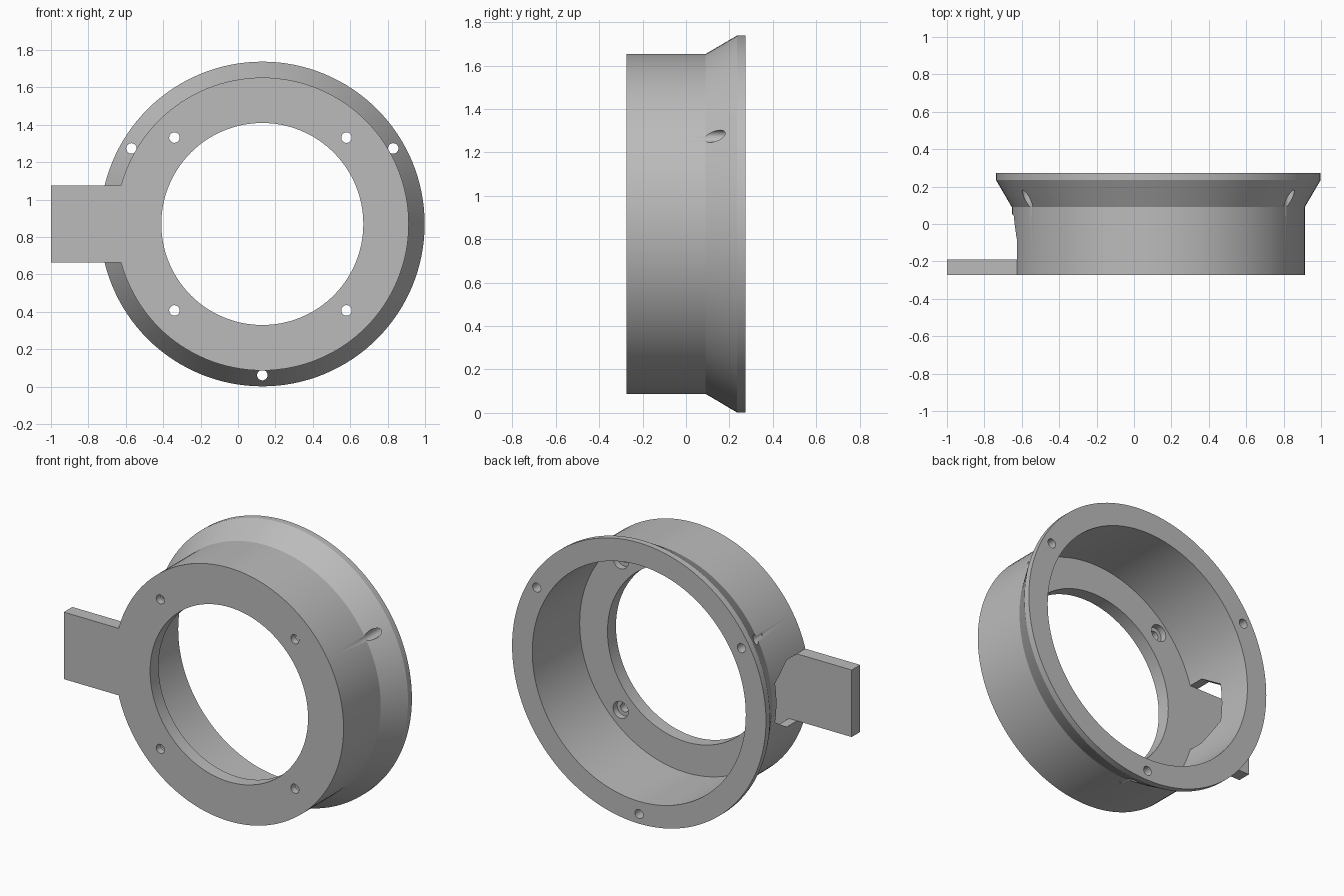
import bpy, bmesh, math
from mathutils import Matrix, Vector

if "Cube" in bpy.data.objects:
    bpy.data.objects.remove(bpy.data.objects["Cube"])

CX, CZ = 0.13, 0.87           # ring axis, running along y
FRONT, BACK, FLOOR = -0.273, 0.273, -0.19

grey = bpy.data.materials.new("plain grey")
grey.use_nodes = True
grey.diffuse_color = (0.5, 0.5, 0.5, 1)
grey.node_tree.nodes["Principled BSDF"].inputs["Base Color"].default_value = (0.5, 0.5, 0.5, 1)


def make_object(name, bm):
    bmesh.ops.recalc_face_normals(bm, faces=bm.faces)
    mesh = bpy.data.meshes.new(name)
    bm.to_mesh(mesh)
    bm.free()
    mesh.materials.append(grey)
    obj = bpy.data.objects.new(name, mesh)
    bpy.context.collection.objects.link(obj)
    return obj


def lathe(name, profile, steps=128):
    """Turn a closed (radius, y) outline around the ring axis."""
    bm = bmesh.new()
    rings = []
    for i in range(steps):
        a = math.tau * i / steps
        rings.append([bm.verts.new((CX + r * math.cos(a), y, CZ + r * math.sin(a)))
                      for r, y in profile])
    n = len(profile)
    for i in range(steps):
        a, b = rings[i], rings[(i + 1) % steps]
        for j in range(n):
            k = (j + 1) % n
            bm.faces.new((a[j], a[k], b[k], b[j]))
    return make_object(name, bm)


def rod(name, x, z, radius, y0, y1):
    bm = bmesh.new()
    place = Matrix.Translation((x, (y0 + y1) / 2, z)) @ Matrix.Rotation(math.pi / 2, 4, "X")
    bmesh.ops.create_cone(bm, cap_ends=True, segments=32, radius1=radius,
                          radius2=radius, depth=y1 - y0, matrix=place)
    return make_object(name, bm)


def prism(name, outline, x0, x1):
    """Extrude a (y, z) outline along x."""
    bm = bmesh.new()
    face = bm.faces.new([bm.verts.new((x0, y, z)) for y, z in outline])
    side = bmesh.ops.extrude_face_region(bm, geom=[face])["geom"]
    bmesh.ops.translate(bm, vec=Vector((x1 - x0, 0, 0)),
                        verts=[v for v in side if isinstance(v, bmesh.types.BMVert)])
    return make_object(name, bm)


def combine(target, other, operation):
    mod = target.modifiers.new(operation.lower(), "BOOLEAN")
    mod.operation, mod.object, mod.solver = operation, other, "EXACT"
    bpy.context.view_layer.objects.active = target
    bpy.ops.object.modifier_apply(modifier=mod.name)
    bpy.data.objects.remove(other)


# Ring body: front floor, cylindrical wall and flared rear flange
body = lathe("ring_housing", [
    (0.54, FRONT), (0.783, FRONT), (0.783, 0.09), (0.868, 0.235),
    (0.868, BACK), (0.73, BACK), (0.73, FLOOR), (0.54, FLOOR)])

# Side window with narrowed rear corners, above the tab
half = 0.207
window = prism("window_cutter", [
    (FLOOR, CZ - half), (-0.09, CZ - half), (0.05, CZ - 0.12),
    (0.05, CZ + 0.12), (-0.09, CZ + half), (FLOOR, CZ + half)], -0.9, -0.5)
combine(body, window, "DIFFERENCE")

# Mounting tab joined to the floor
tab = prism("mounting_tab", [
    (FRONT, CZ - half), (FLOOR, CZ - half), (FLOOR, CZ + half), (FRONT, CZ + half)], -1.0, -0.5)
combine(body, tab, "UNION")

# Floor screw holes with counterbores on the inside
for sx in (-1, 1):
    for sz in (-1, 1):
        x, z = CX - 0.01 + sx * 0.46, CZ + sz * 0.462
        combine(body, rod("screw_cutter", x, z, 0.028, -0.4, 0), "DIFFERENCE")
        combine(body, rod("counterbore_cutter", x, z, 0.052, -0.23, 0), "DIFFERENCE")

# Three holes through the flange
for degrees in (30, 150, 270):
    a = math.radians(degrees)
    combine(body, rod("flange_cutter", CX + 0.808 * math.cos(a), CZ + 0.808 * math.sin(a),
                      0.028, 0.04, 0.4), "DIFFERENCE")

bpy.ops.object.select_all(action="DESELECT")
body.select_set(True)
bpy.context.view_layer.objects.active = body
bpy.ops.object.shade_smooth_by_angle(angle=math.radians(25))
